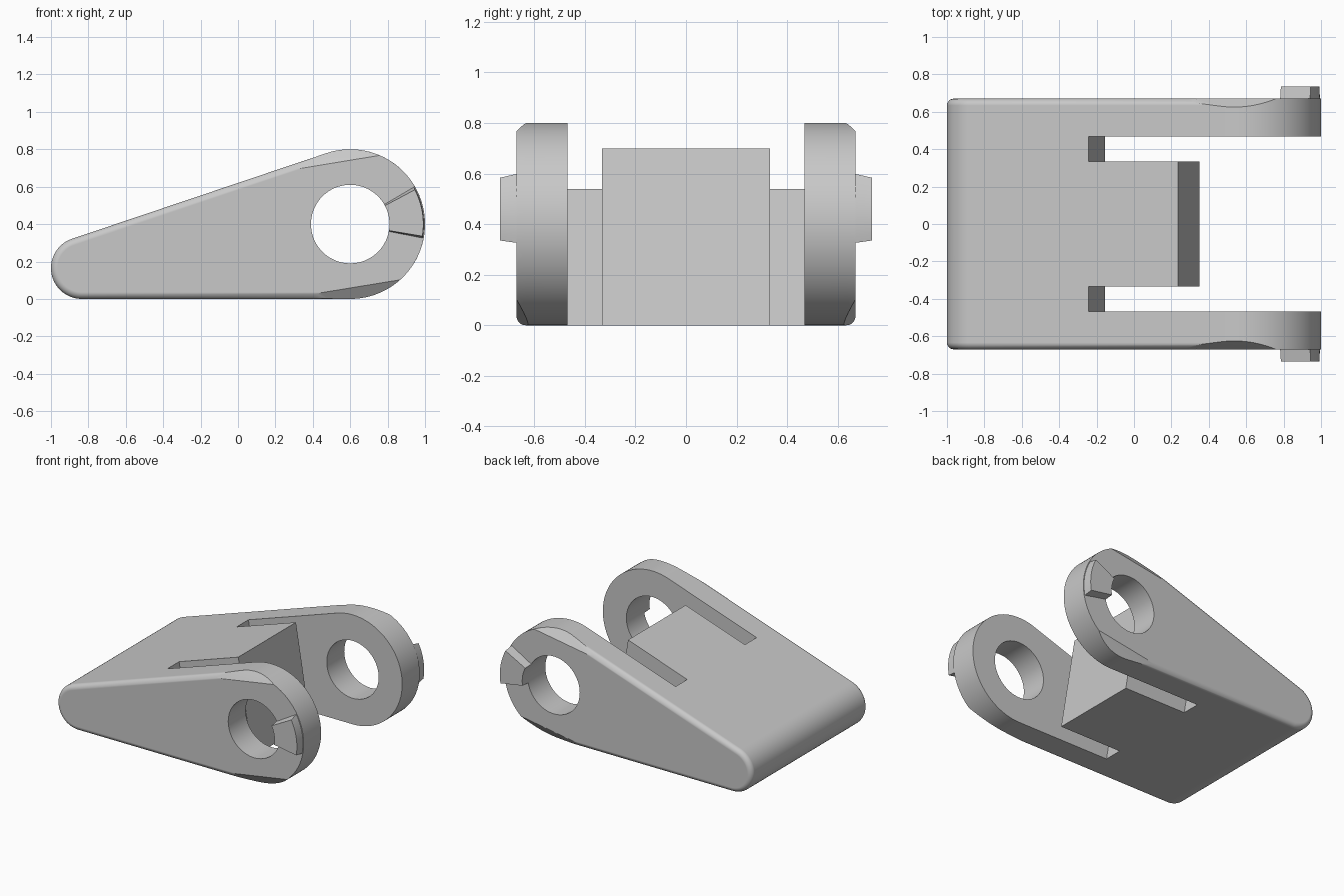
import bpy, bmesh
from math import sin, cos, tan, acos, atan2, radians, pi
from mathutils import Vector

old = bpy.data.objects.get("Cube")
if old:
    bpy.data.objects.remove(old, do_unlink=True)

grey = bpy.data.materials.new("light_grey")
grey.use_nodes = True
colour = (0.58, 0.58, 0.58, 1)
grey.diffuse_color = colour
grey.node_tree.nodes["Principled BSDF"].inputs["Base Color"].default_value = colour

# Main dimensions
SIDE = 0.67                      # half width
ROUND = 0.036                    # edge rounding radius
BIG, BIG_R = (0.6, 0.4), 0.4     # pivot end
TIP, TIP_R = (-0.835, 0.165), 0.165
HOLE_R = 0.21
HALF_TAPER = atan2(BIG_R - TIP_R, BIG[0] - TIP[0])


def arc(centre, r, a, b, steps):
    return [(centre[0] + r * cos(a + (b - a) * i / steps),
             centre[1] + r * sin(a + (b - a) * i / steps)) for i in range(steps + 1)]


def loft(name, sections):
    """Closed solid through xz sections, each given as (y, points)."""
    bm = bmesh.new()
    rings = [[bm.verts.new((x, y, z)) for x, z in pts] for y, pts in sections]
    n = len(rings[0])
    for a, b in zip(rings, rings[1:]):
        for i in range(n):
            j = (i + 1) % n
            bm.faces.new((a[i], a[j], b[j], b[i]))
    bm.faces.new(rings[0])
    bm.faces.new(rings[-1][::-1])
    bmesh.ops.recalc_face_normals(bm, faces=bm.faces)
    mesh = bpy.data.meshes.new(name)
    bm.to_mesh(mesh)
    bm.free()
    mesh.materials.append(grey)
    obj = bpy.data.objects.new(name, mesh)
    bpy.context.collection.objects.link(obj)
    return obj


def activate(obj):
    bpy.ops.object.select_all(action='DESELECT')
    obj.select_set(True)
    bpy.context.view_layer.objects.active = obj


def cut(obj, cutter):
    cutter.hide_render = True
    mod = obj.modifiers.new("cut", 'BOOLEAN')
    mod.operation, mod.solver, mod.object = 'DIFFERENCE', 'EXACT', cutter
    activate(obj)
    bpy.ops.object.modifier_apply(modifier=mod.name)
    bpy.data.objects.remove(cutter, do_unlink=True)


def smooth(obj):
    activate(obj)
    bpy.ops.object.shade_smooth_by_angle(angle=radians(25))
    mod = obj.modifiers.new("flat_normals", 'WEIGHTED_NORMAL')
    mod.keep_sharp = True


def outline(inset):
    """Teardrop side outline: the tip and flanks shrink, the pivot end does not."""
    spread = acos((BIG_R - inset) / BIG_R)
    top = pi / 2 + 2 * HALF_TAPER
    return (arc(BIG, BIG_R, -pi / 2 - spread, top + spread, 72)
            + arc(TIP, TIP_R - inset, top, 1.5 * pi, 32))


# Body with rounded flank edges
half = [(SIDE - ROUND * (1 - cos(a)), outline(ROUND * (1 - sin(a))))
        for a in (k * pi / 12 for k in range(7))]
body = loft("hinge_body", half + [(-y, pts) for y, pts in reversed(half)])

# Flat chamfers above and below the pivot on both outer sides
across = Vector((-sin(HALF_TAPER), 0, cos(HALF_TAPER)))
bm = bmesh.new()
bm.from_mesh(body.data)
for side in (-1, 1):
    for up in (-1, 1):
        point = Vector((BIG[0], side * SIDE, BIG[1])) + across * up * 0.337
        normal = across * up * 0.045 + Vector((0, side * 0.063, 0))
        res = bmesh.ops.bisect_plane(bm, geom=bm.verts[:] + bm.edges[:] + bm.faces[:],
                                     plane_co=point, plane_no=normal.normalized(),
                                     clear_outer=True)
        rim = [e for e in res["geom_cut"] if isinstance(e, bmesh.types.BMEdge)]
        bmesh.ops.holes_fill(bm, edges=rim, sides=0)
bmesh.ops.recalc_face_normals(bm, faces=bm.faces)
bm.to_mesh(body.data)
bm.free()


# Gap between the arms and the two slots beside the tongue
def gap(name, foot, y0, y1):
    lean = tan(HALF_TAPER)
    pts = [(foot + 0.2 * lean, -0.2), (1.2, -0.2), (1.2, 1), (foot - lean, 1)]
    return loft(name, [(y0, pts), (y1, pts)])


cut(body, gap("tongue_gap_cutter", 0.35, -0.4, 0.4))
for side in (-1, 1):
    cut(body, gap("slot_cutter", -0.155, side * 0.333, side * 0.468))

# Pivot hole
hole = arc(BIG, HOLE_R, 0, 2 * pi, 72)[:-1]
cut(body, loft("hole_cutter", [(-1, hole), (1, hole)]))
smooth(body)


# Tapered stop lugs on the outer sides
def wedge(low, high, outer):
    low, high = radians(low), radians(high)
    return arc(BIG, HOLE_R, low, high, 10) + arc(BIG, outer, high, low, 10)


for side, label in ((-1, "right"), (1, "left")):
    lug = loft("stop_lug_" + label, [(side * 0.66, wedge(-11, 30.5, 0.395)),
                                     (side * 0.735, wedge(-9.5, 28, 0.391))])
    smooth(lug)
